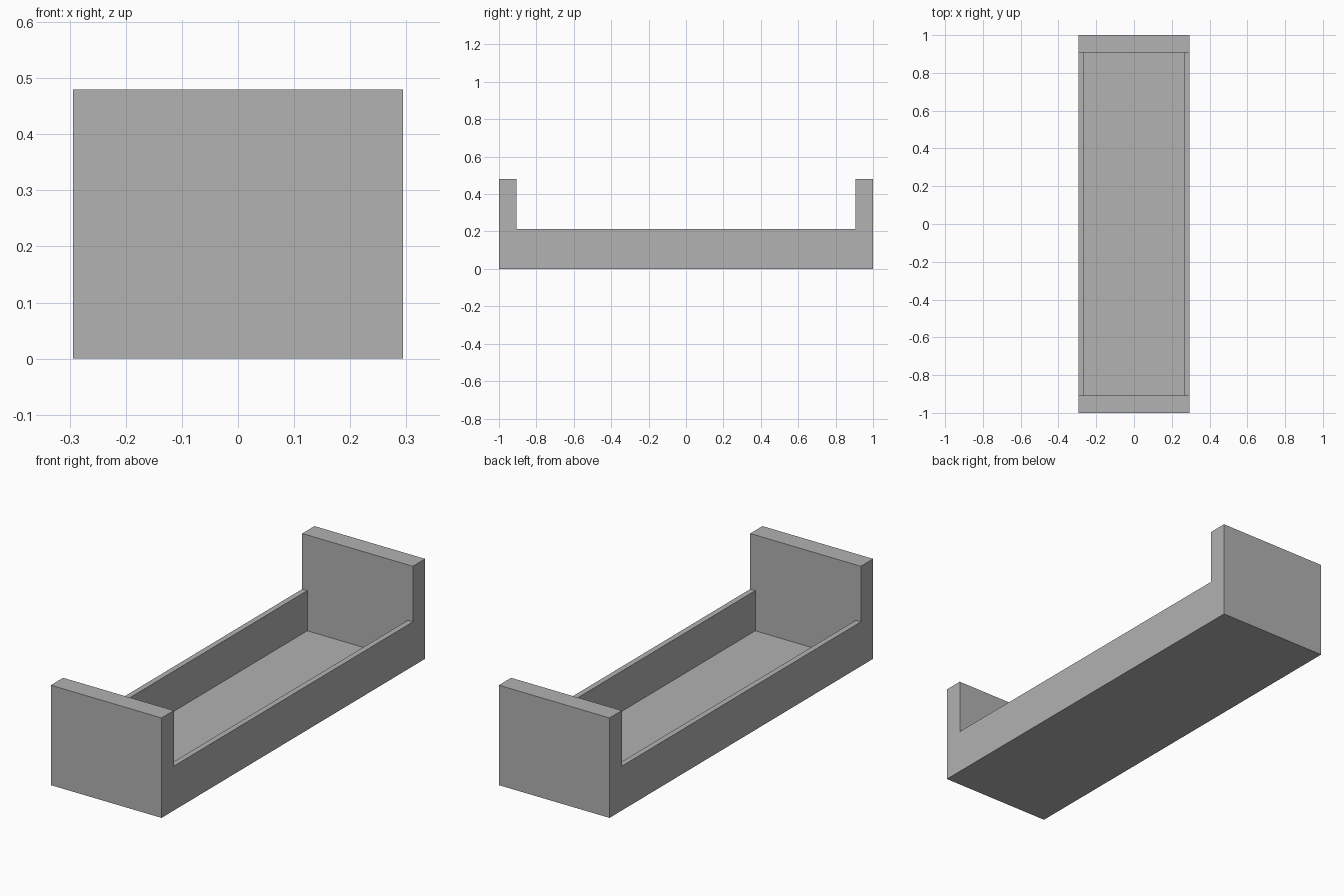
import bpy
import bmesh

if "Cube" in bpy.data.objects:
    bpy.data.objects.remove(bpy.data.objects["Cube"], do_unlink=True)

HALF_W, HALF_L = 0.294, 1.0          # outer half width and half length
INNER_W, INNER_L = 0.267, 0.907      # inside faces of the side rails and end boards
FLOOR, RAIL, BOARD = 0.02, 0.213, 0.48

grey = bpy.data.materials.new("plain_grey")
grey.use_nodes = True
colour = (0.445, 0.445, 0.445, 1)
grey.diffuse_color = colour
grey.node_tree.nodes["Principled BSDF"].inputs["Base Color"].default_value = colour


def extrude_profile(name, profile, half_width):
    """Extrude a (y, z) outline across x, centred on x = 0."""
    bm = bmesh.new()
    face = bm.faces.new([bm.verts.new((-half_width, y, z)) for y, z in profile])
    grown = bmesh.ops.extrude_face_region(bm, geom=[face])["geom"]
    moved = [v for v in grown if isinstance(v, bmesh.types.BMVert)]
    bmesh.ops.translate(bm, verts=moved, vec=(2 * half_width, 0, 0))
    bmesh.ops.recalc_face_normals(bm, faces=bm.faces)
    mesh = bpy.data.meshes.new(name)
    bm.to_mesh(mesh)
    bm.free()
    mesh.materials.append(grey)
    obj = bpy.data.objects.new(name, mesh)
    bpy.context.collection.objects.link(obj)
    return obj


# Tray body: low side rails between two tall end boards
half = [(HALF_L, 0), (HALF_L, BOARD), (INNER_L, BOARD), (INNER_L, RAIL)]
tray = extrude_profile("tray_frame", half + [(-y, z) for y, z in reversed(half)], HALF_W)

# Hollow between the rails and boards, down to the floor
hollow = [(-INNER_L, FLOOR), (INNER_L, FLOOR), (INNER_L, 1), (-INNER_L, 1)]
cutter = extrude_profile("hollow_cutter", hollow, INNER_W)
cutter.hide_render = True

cut = tray.modifiers.new("hollow", "BOOLEAN")
cut.operation = "DIFFERENCE"
cut.solver = "EXACT"
cut.object = cutter
bpy.context.view_layer.objects.active = tray
bpy.ops.object.modifier_apply(modifier=cut.name)
bpy.data.objects.remove(cutter, do_unlink=True)
